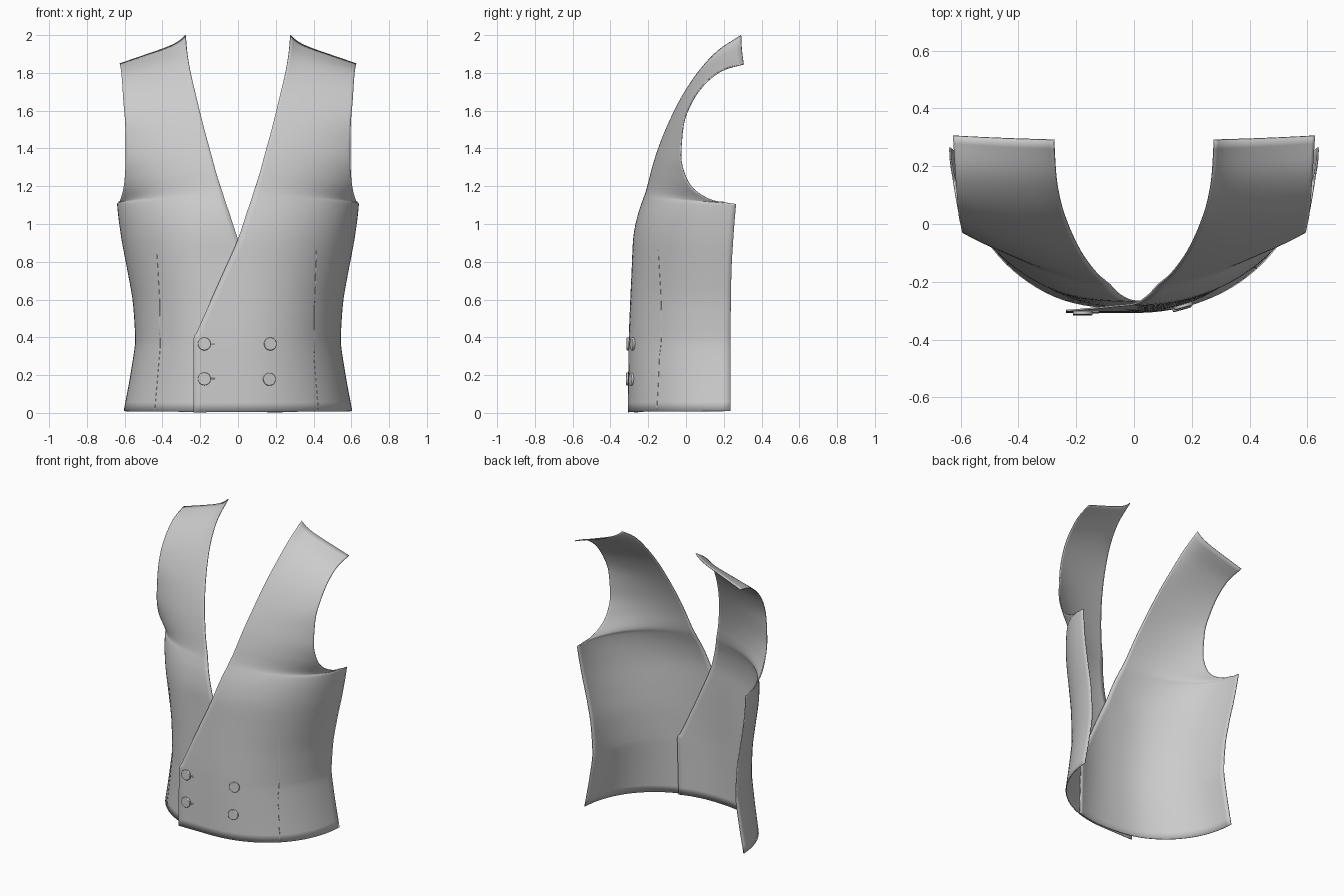
import bpy, math
from mathutils import Vector
from mathutils.bvhtree import BVHTree

if "Cube" in bpy.data.objects:
    bpy.data.objects.remove(bpy.data.objects["Cube"])

# Panel rows from hem to shoulder: front/neck edge z, x, y, then side/armhole edge x, y, z
ROWS = [
    (.003, -.235, -.308, .605, .235, .010), (.20, -.235, -.306, .570, .235, .20),
    (.39, -.235, -.303, .545, .235, .37), (.43, -.217, -.302, .545, .235, .41),
    (.60, -.142, -.295, .555, .237, .57), (.75, -.075, -.288, .583, .240, .74),
    (.92, .000, -.280, .617, .250, .92), (1.05, .043, -.255, .635, .260, 1.05),
    (1.13, .070, -.228, .640, .265, 1.105), (1.17, .083, -.214, .630, .170, 1.115),
    (1.22, .100, -.200, .612, .060, 1.165), (1.28, .118, -.185, .600, .000, 1.24),
    (1.38, .145, -.155, .595, -.030, 1.36), (1.52, .183, -.100, .597, -.018, 1.52),
    (1.68, .222, -.020, .607, .030, 1.65), (1.82, .255, .075, .614, .110, 1.757),
    (1.92, .272, .170, .620, .200, 1.82), (2.0, .280, .290, .627, .305, 1.85)]
SUB, COLS, N = 4, 32, 2.1


def smooth_column(k):
    """Monotone cubic interpolation of one column of the row table."""
    p = [r[k] for r in ROWS]
    d = [b - a for a, b in zip(p, p[1:])]
    m = [d[0]] + [2 * a * b / (a + b) if a * b > 0 else 0
                  for a, b in zip(d, d[1:])] + [d[-1]]
    out = []
    for i in range(len(d)):
        for s in range(SUB):
            t = s / SUB
            out.append(p[i] * (2*t**3 - 3*t*t + 1) + m[i] * (t**3 - 2*t*t + t)
                       + p[i+1] * (3*t*t - 2*t**3) + m[i+1] * (t**3 - t*t))
    return out + [p[-1]]


def signed_pow(v, e):
    return math.copysign(abs(v) ** e, v)


def row_points(row, under):
    """Superellipse arc from the front edge to the side edge."""
    zi, xi, yi, xo, yo, zo = row
    yc = .266 + 2.4 * max(0, zi - 1.3) ** 2
    x1, d1 = max(xi, 0) ** N, (yc - yi) ** N
    x2, d2 = xo ** N, (yc - yo) ** N
    det = x1 * d2 - x2 * d1
    a = ((d2 - d1) / det) ** (-1 / N)
    b = ((x1 - x2) / det) ** (-1 / N)
    ang = [math.asin(max(-1, min(1, signed_pow(x / a, N / 2)))) for x in (xi, xo)]
    curl = max(0, (zi - 1.7) / .3) * .032
    pts = []
    for c in range(COLS + 1):
        t = c / COLS
        th = ang[0] + (ang[1] - ang[0]) * t
        x = a * signed_pow(math.sin(th), 2 / N)
        y = yc - b * max(0, math.cos(th)) ** (2 / N)
        if under:
            f = max(0, min(1, (.3 - x) / .25)) * max(0, min(1, (1.15 - zi) / .3))
            y += .012 * f * f * (3 - 2 * f)
        elif x < 0:
            y = yc - b          # overlap lies flat over the other panel
        z = (zi - curl) * (1 - t) + zo * t + curl * (1 - t) ** 9
        pts.append((-x if under else x, y, z))
    return pts


def build_panel(name, under):
    rows = list(zip(*[smooth_column(k) for k in range(6)]))
    verts = [p for r in rows for p in row_points(r, under)]
    w = COLS + 1
    faces = []
    for r in range(len(rows) - 1):
        for c in range(COLS):
            q = (r*w + c, r*w + c + 1, (r+1)*w + c + 1, (r+1)*w + c)
            faces.append(q[::-1] if under else q)
    me = bpy.data.meshes.new(name)
    me.from_pydata(verts, [], faces)
    me.shade_smooth()
    ob = bpy.data.objects.new(name, me)
    bpy.context.collection.objects.link(ob)
    sol = ob.modifiers.new("cloth", 'SOLIDIFY')
    sol.thickness, sol.offset = .006, -1
    return BVHTree.FromPolygons([Vector(v) for v in verts], faces)


def on_surface(tree, x, z):
    p, n, _, _ = tree.ray_cast(Vector((x, -2, z)), Vector((0, 1, 0)))
    return p, n


def seam(name, tree, keys, radius):
    """Thin stitched line lying on the cloth."""
    pts = []
    for (x0, z0), (x1, z1) in zip(keys, keys[1:]):
        for s in range(7):
            pts.append(on_surface(tree, x0 + (x1-x0)*s/6, z0 + (z1-z0)*s/6)[0])
    cu = bpy.data.curves.new(name, 'CURVE')
    cu.dimensions = '3D'
    cu.bevel_depth, cu.bevel_resolution = radius, 1
    sp = cu.splines.new('POLY')
    sp.points.add(len(pts) - 1)
    for q, p in zip(sp.points, pts):
        q.co = (*p, 1)
    bpy.context.collection.objects.link(bpy.data.objects.new(name, cu))


# Two overlapping front panels
left = build_panel("left_front_panel", False)
right = build_panel("right_front_panel", True)

# Waist darts
seam("left_dart", left, [(.425, .02), (.402, .3), (.405, .6), (.415, .86)], .0015)
seam("right_dart", right, [(-.44, .02), (-.412, .35), (-.415, .6), (-.43, .86)], .0015)

# Four buttons, with buttonholes on the closing side
for i, (x, z) in enumerate([(-.178, .365), (-.178, .18), (.17, .365), (.165, .178)]):
    p, n = on_surface(left, x, z)
    bpy.ops.mesh.primitive_cylinder_add(vertices=32, radius=.034, depth=.014,
                                        location=p + n * .004,
                                        rotation=n.to_track_quat('Z', 'Y').to_euler())
    ob = bpy.context.object
    ob.name = f"button_{i + 1}"
    bev = ob.modifiers.new("round", 'BEVEL')
    bev.width, bev.segments = .004, 3
    bpy.ops.object.shade_smooth_by_angle()
    if x < 0:
        seam(f"buttonhole_{i + 1}", left, [(x + .03, z), (x + .057, z)], .004)
